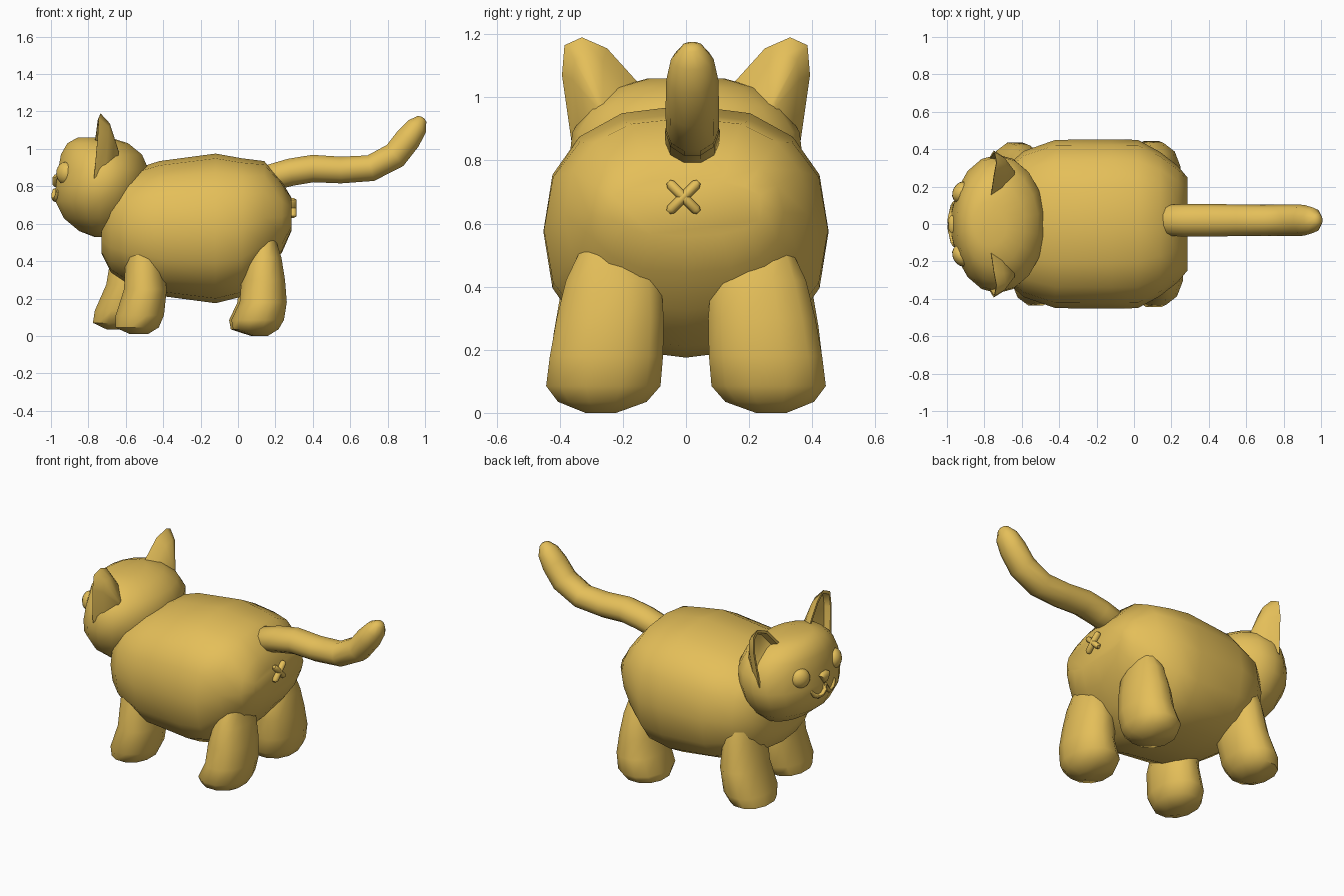
import bpy, bmesh, math
from mathutils import Vector as V

if "Cube" in bpy.data.objects:
    bpy.data.objects.remove(bpy.data.objects["Cube"])

mat = bpy.data.materials.new("tan")
mat.diffuse_color = (0.78, 0.52, 0.10, 1)
mat.use_nodes = True
mat.node_tree.nodes["Principled BSDF"].inputs["Base Color"].default_value = mat.diffuse_color


def skin(name, rings, angle=45):
    """Bridge closed rings of points and cap both ends."""
    bm = bmesh.new()
    vs = [[bm.verts.new(p) for p in r] for r in rings]
    n = len(vs[0])
    for a, b in zip(vs, vs[1:]):
        for i in range(n):
            bm.faces.new((a[i], a[(i + 1) % n], b[(i + 1) % n], b[i]))
    bm.faces.new(vs[0][::-1])
    bm.faces.new(vs[-1])
    bmesh.ops.recalc_face_normals(bm, faces=bm.faces)
    me = bpy.data.meshes.new(name)
    bm.to_mesh(me)
    bm.free()
    ob = bpy.data.objects.new(name, me)
    bpy.context.collection.objects.link(ob)
    finish(ob, angle)
    return ob


def finish(ob, angle=45):
    ob.data.materials.append(mat)
    bpy.ops.object.select_all(action='DESELECT')
    ob.select_set(True)
    bpy.context.view_layer.objects.active = ob
    bpy.ops.object.shade_smooth_by_angle(angle=math.radians(angle))


def ring(c, u, v, n=14, e=2.0, phase=0.5):
    """Superellipse around c spanned by half-axes u and v."""
    def s(t):
        return math.copysign(abs(t) ** (2 / e), t)
    a = [2 * math.pi * (i + phase) / n for i in range(n)]
    return [V(c) + V(u) * s(math.cos(t)) + V(v) * s(math.sin(t)) for t in a]


def tube(name, path, radii, normal, side_r=None, n=10):
    """Tube along a planar path; ends are shaped by the radii."""
    pts = [V(p) for p in path]
    rings = []
    for i, p in enumerate(pts):
        t = (pts[min(i + 1, len(pts) - 1)] - pts[max(i - 1, 0)]).normalized()
        w = V(normal)
        rings.append(ring(p, t.cross(w).normalized() * radii[i],
                          w * radii[i] * (side_r or 1), n))
    return skin(name, rings)


# Body: rings along x (x, centre z, half width, half height)
body = [(-.73, .57, .20, .13), (-.68, .58, .31, .24), (-.59, .58, .39, .30),
        (-.42, .575, .45, .36), (-.12, .575, .452, .40), (.02, .58, .45, .37),
        (.14, .63, .385, .305), (.235, .635, .31, .19), (.285, .65, .25, .09)]
skin("body", [ring((x, 0, z), (0, ry, 0), (0, 0, rz), 16, 2.4, 0)
              for x, z, ry, rz in body])

# Head: rings going up (z, centre x, half depth, half width)
head = [(.53, -.70, .07, .12), (.56, -.725, .125, .20), (.63, -.74, .195, .29),
        (.72, -.74, .24, .35), (.80, -.73, .248, .37), (.89, -.72, .245, .36),
        (.97, -.73, .22, .31), (1.03, -.75, .165, .23), (1.06, -.77, .09, .12)]
skin("head", [ring((x, 0, z), (rx, 0, 0), (0, ry, 0), 18) for z, x, rx, ry in head])

# Legs: rings going up (z, centre x, distance from middle, half depth, half width)
front = [(.01, -.53, .26, .05, .07), (.045, -.54, .265, .12, .15),
         (.11, -.525, .26, .133, .182), (.25, -.495, .25, .118, .175),
         (.42, -.505, .235, .10, .16), (.53, -.51, .23, .08, .13)]
back = [(.0, .12, .27, .04, .05), (.035, .095, .265, .125, .145),
        (.085, .105, .262, .145, .187), (.18, .135, .252, .13, .185),
        (.30, .135, .24, .12, .175), (.42, .14, .23, .095, .155),
        (.51, .145, .25, .06, .09)]


def leg(name, prof, side, dx=0, dz=0, lean=0):
    skin(name, [ring((x + dx + lean * z, side * y, z + dz), (rx, 0, 0), (0, ry, 0), 12, 2.2)
                for z, x, y, rx, ry in prof])


leg("front_leg_right", front, -1)
leg("front_leg_left", front, 1, -.125, .025, .12)
leg("back_leg_right", back, -1)
leg("back_leg_left", back, 1, -.012)

# Tail
tube("tail", [(.15, .02, .84), (.17, .02, .845), (.28, .02, .875), (.40, .02, .895),
              (.55, .02, .887), (.71, .02, .897), (.84, .02, .965), (.91, .02, 1.055),
              (.957, .02, 1.12), (.983, .02, 1.16), (.988, .02, 1.168)],
     [.06, .074, .077, .077, .075, .074, .075, .073, .06, .03, .012], (0, 1, 0), 1.13)

# Ears: backs taper into the head, fronts are recessed
rim = [(-.77, .11, 1.0), (-.75, .25, 1.155), (-.735, .33, 1.19),
       (-.745, .385, 1.165), (-.75, .393, 1.07), (-.77, .36, .84)]
for side, tag in ((1, "left"), (-1, "right")):
    pts = [V(p) for p in rim]
    root = V((-.62, .265, .95))
    mid = sum(pts, V()) / len(pts)
    rings = [[p.lerp(root, .85) for p in pts],
             [p.lerp(root, .33) + V((.012, .008, .025)) for p in pts],
             pts,
             [p.lerp(mid, .15) for p in pts],
             [p.lerp(mid, .3) + V((.035, 0, 0)) for p in pts]]
    skin("ear_" + tag, [[V((p.x, p.y * side, p.z)) for p in r] for r in rings], 60)

# Eyes: slightly flattened balls
for side, tag in ((1, "left"), (-1, "right")):
    bpy.ops.mesh.primitive_uv_sphere_add(segments=16, ring_count=10,
                                         location=(-.923, side * .17, .87),
                                         rotation=(0, 0, -side * .5))
    eye = bpy.context.object
    eye.name = "eye_" + tag
    eye.scale = (.046, .06, .06)
    finish(eye)

# Nose: rounded triangle pointing down
outline = [(-.045, .025), (-.025, .037), (.025, .037), (.045, .025), (.012, -.028), (-.012, -.028)]
skin("nose", [[(x, y * s, .825 + z * s) for y, z in outline]
              for x, s in ((-.95, 1), (-.98, 1), (-.993, .6))], 60)

# Mouth: two curls meeting under the nose
for side, tag in ((1, "left"), (-1, "right")):
    path = [(-.978, 0, .785), (-.985, .01, .755), (-.982, .035, .733), (-.975, .065, .73),
            (-.968, .095, .745), (-.962, .115, .775)]
    tube("mouth_" + tag, [(x, y * side, z) for x, y, z in path],
         [.012, .014, .014, .014, .014, .009], (1, 0, 0), n=8)

# Crossed mark under the tail
for k in (1, -1):
    tube("rear_mark_stroke", [(.293, -.008 + t * k, .684 + t) for t in (-.048, -.04, .04, .048)],
         [.009, .017, .017, .009], (1, 0, 0), 1.25, n=8)
